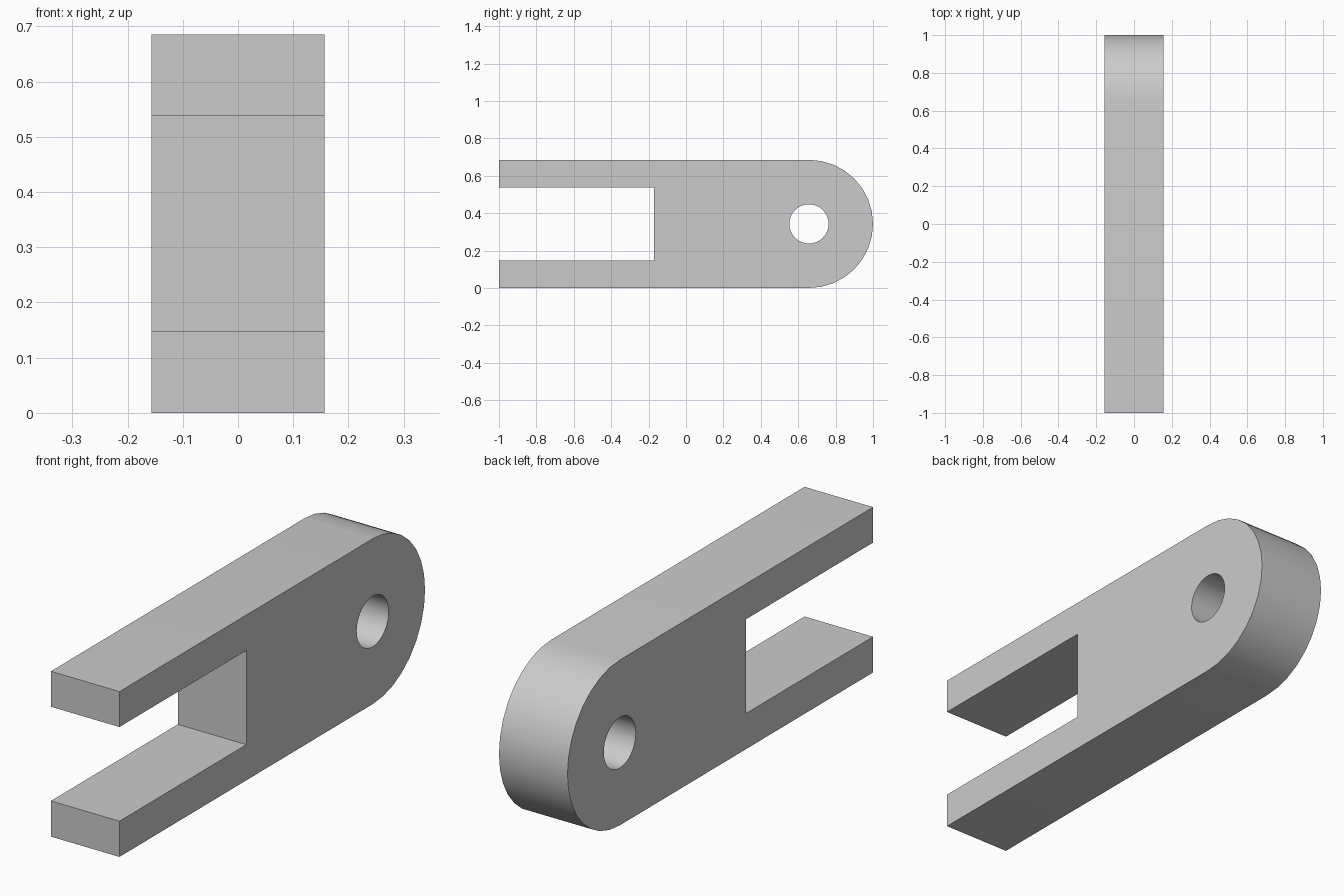
import bpy
import bmesh
from math import cos, sin, pi, radians
from mathutils import Vector

cube = bpy.data.objects.get("Cube")
if cube:
    bpy.data.objects.remove(cube, do_unlink=True)

# Main dimensions
HALF_WIDTH = 0.157
HEIGHT = 0.685
RADIUS = HEIGHT / 2
EYE_Y = 1 - RADIUS
HOLE_RADIUS = 0.105
SLOT_END = -0.17
SLOT_LOW, SLOT_HIGH = 0.148, 0.538


def arc(radius, start, sweep, steps, count):
    """Points on a circle around the eye, in the side plane."""
    angles = [start + sweep * i / steps for i in range(count)]
    return [(EYE_Y + radius * cos(a), RADIUS + radius * sin(a)) for a in angles]


def add_loop(bm, points):
    verts = [bm.verts.new((-HALF_WIDTH, y, z)) for y, z in points]
    return [bm.edges.new((v, verts[i - 1])) for i, v in enumerate(verts)]


# Steel material
steel = bpy.data.materials.new("light grey steel")
colour = (0.6, 0.6, 0.6, 1)
steel.use_nodes = True
steel.diffuse_color = colour
steel.node_tree.nodes["Principled BSDF"].inputs["Base Color"].default_value = colour

# Fork outline with rounded eye end, and pin hole
outline = [(-1, 0)] + arc(RADIUS, -pi / 2, pi, 16, 17) + [
    (-1, HEIGHT), (-1, SLOT_HIGH), (SLOT_END, SLOT_HIGH),
    (SLOT_END, SLOT_LOW), (-1, SLOT_LOW)]
hole = arc(HOLE_RADIUS, 0, 2 * pi, 32, 32)

# Fill the side face and extrude it across the width
bm = bmesh.new()
edges = add_loop(bm, outline) + add_loop(bm, hole)
bmesh.ops.triangle_fill(bm, edges=edges, use_beauty=True)
side = bmesh.ops.extrude_face_region(bm, geom=bm.faces[:], use_keep_orig=True)
moved = [g for g in side["geom"] if isinstance(g, bmesh.types.BMVert)]
bmesh.ops.translate(bm, verts=moved, vec=Vector((2 * HALF_WIDTH, 0, 0)))
bmesh.ops.recalc_face_normals(bm, faces=bm.faces[:])

mesh = bpy.data.meshes.new("fork_link")
bm.to_mesh(mesh)
bm.free()
mesh.materials.append(steel)
link = bpy.data.objects.new("fork_link", mesh)
bpy.context.collection.objects.link(link)

# Smooth the pin hole, keep the outer faces flat
for face in mesh.polygons:
    offset = Vector((face.center.y - EYE_Y, face.center.z - RADIUS))
    face.use_smooth = abs(face.normal.x) < 0.5 and offset.length < HOLE_RADIUS * 1.1
bpy.context.view_layer.objects.active = link
mesh.set_sharp_from_angle(angle=radians(30))
